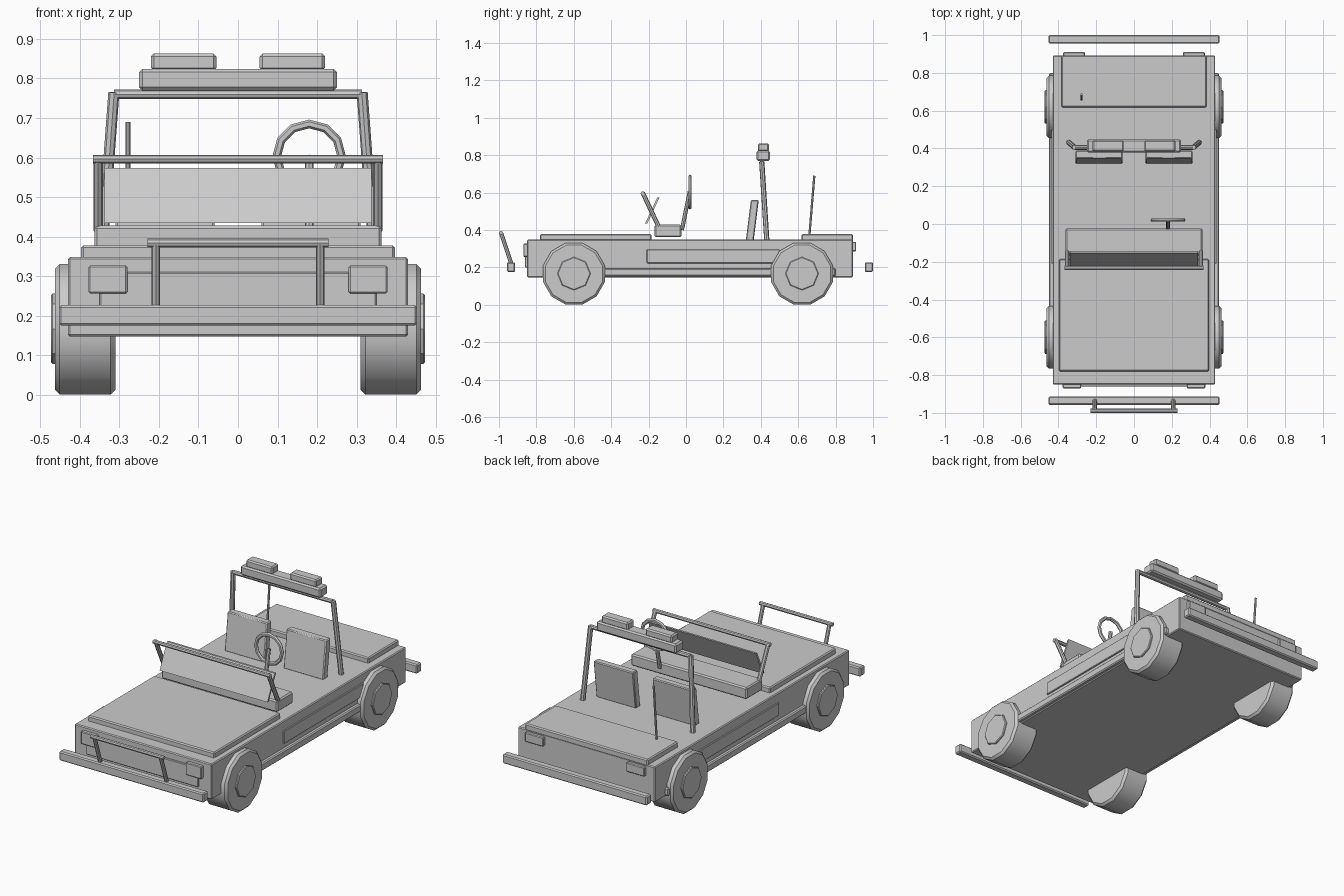
import bpy, bmesh, math
from mathutils import Vector, Matrix

if "Cube" in bpy.data.objects:
    bpy.data.objects.remove(bpy.data.objects["Cube"])


def add(name, bm):
    me = bpy.data.meshes.new(name)
    bmesh.ops.recalc_face_normals(bm, faces=bm.faces)
    bm.to_mesh(me)
    bm.free()
    ob = bpy.data.objects.new(name, me)
    bpy.context.collection.objects.link(ob)
    return ob


def box(name, x, y, z, bevel=0.005, shear=0.0):
    """Box from (min, max) pairs; shear moves the top along y."""
    bm = bmesh.new()
    bmesh.ops.create_cube(bm, size=1)
    for v in bm.verts:
        top = v.co.z > 0
        v.co = Vector((x[v.co.x > 0], y[v.co.y > 0] + (shear if top else 0), z[top]))
    if bevel:
        bmesh.ops.bevel(bm, geom=bm.edges[:], offset=bevel, segments=1,
                        affect='EDGES', profile=0.5)
    return add(name, bm)


def cylinder(bm, a, b, r, sides, spin=0.0):
    a, b = Vector(a), Vector(b)
    d = b - a
    m = Matrix.Translation((a + b) / 2) @ d.to_track_quat('Z', 'Y').to_matrix().to_4x4() @ Matrix.Rotation(spin, 4, 'Z')
    return bmesh.ops.create_cone(bm, cap_ends=True, segments=sides, radius1=r,
                                 radius2=r, depth=d.length, matrix=m)


def rod(name, a, b, r, sides=8):
    bm = bmesh.new()
    cylinder(bm, a, b, r, sides)
    return add(name, bm)


def wheel_part(name, x0, x1, y, z, r, sides, spin, bevel):
    bm = bmesh.new()
    cylinder(bm, (x0, y, z), (x1, y, z), r, sides, spin)
    rims = [e for e in bm.edges if any(len(f.verts) > 4 for f in e.link_faces)]
    bmesh.ops.bevel(bm, geom=rims, offset=bevel, segments=1, affect='EDGES', profile=0.5)
    return add(name, bm)


def pair(lo, hi, s):
    return tuple(sorted((lo * s, hi * s)))


# Body, hood, rear deck, grille and bumpers
box("body", (-.43, .43), (-.85, .892), (.147, .348))
box("hood", (-.397, .397), (-.78, -.185), (.34, .378), .006)
box("rear_deck", (-.385, .385), (.618, .893), (.34, .378), .006)
box("grille", (-.35, .35), (-.86, -.84), (.2, .31), .003)
box("front_bumper", (-.453, .453), (-.957, -.913), (.175, .227), .006)
box("rear_bumper", (-.453, .453), (.956, 1.0), (.175, .227), .006)

# Dashboard and slanted windscreen panel
box("dashboard", (-.363, .363), (-.168, -.024), (.362, .428), .007)
box("windscreen_panel", (-.338, .338), (-.219, -.207), (.434, .573), 0, .065)
rod("windscreen_top_bar", (-.367, -.232, .596), (.367, -.232, .596), .011)

# Roll bar crosspiece and light bar
rod("roll_bar_top", (-.313, .405, .76), (.313, .405, .76), .012)
box("light_bar", (-.25, .25), (.378, .448), (.77, .824), .008)

# Bull bar top, aerial
rod("bull_bar_top", (-.229, -.989, .384), (.229, -.989, .384), .011)
rod("aerial", (-.278, .66, .375), (-.278, .686, .69), .006)

# Steering column and wheel ring
rod("steering_column", (.18, -.022, .4), (.18, .02, .605), .011)
bm = bmesh.new()
N, M = 12, 6
rings = []
for i in range(N):
    t = 2 * math.pi * i / N
    ring = []
    for j in range(M):
        p = 2 * math.pi * j / M
        rr = .082 + .011 * math.cos(p)
        ring.append(bm.verts.new((.18 + rr * math.cos(t), .021 + .01 * math.sin(p),
                                  .603 + rr * math.sin(t))))
    rings.append(ring)
for i in range(N):
    a, b = rings[i], rings[(i + 1) % N]
    for j in range(M):
        k = (j + 1) % M
        bm.faces.new((a[j], b[j], b[k], a[k]))
add("steering_wheel", bm)

# Mirrored parts on both sides
for s, side in ((-1, "left"), (1, "right")):
    box("headlight_" + side, pair(.28, .378, s), (-.87, -.84), (.256, .327), .004)
    box("tail_light_" + side, pair(.26, .375, s), (.88, .91), (.285, .337), .004)
    box("side_panel_" + side, pair(.42, .438, s), (-.21, .5), (.222, .295), .003)
    box("sill_" + side, pair(.41, .45, s), (-.72, .8), (.152, .195), .006)
    box("seat_" + side, pair(.06, .31, s), (.32, .362), (.345, .56), .005, .027)
    box("roof_lamp_" + side, pair(.055, .22, s), (.384, .444), (.82, .863), .007)
    rod("windscreen_post_" + side, (s * .354, -.145, .415), (s * .354, -.232, .6), .012)
    rod("roll_bar_post_" + side, (s * .345, .432, .345), (s * .314, .405, .765), .014)
    rod("bull_bar_upright_" + side, (s * .208, -.935, .222), (s * .208, -.989, .384), .011)
    for y, end in ((-.599, "front"), (.62, "rear")):
        wheel_part(f"{end}_tyre_{side}", s * .31, s * .463, y, .166, .171, 12,
                   math.pi / 12, .012)
        wheel_part(f"{end}_hub_{side}", s * .45, s * .473, y, .167, .089, 8, 0, .004)

# Smooth only shallow edges
for ob in bpy.context.collection.objects:
    ob.select_set(True)
    bpy.context.view_layer.objects.active = ob
bpy.ops.object.shade_smooth_by_angle(angle=math.radians(35))
